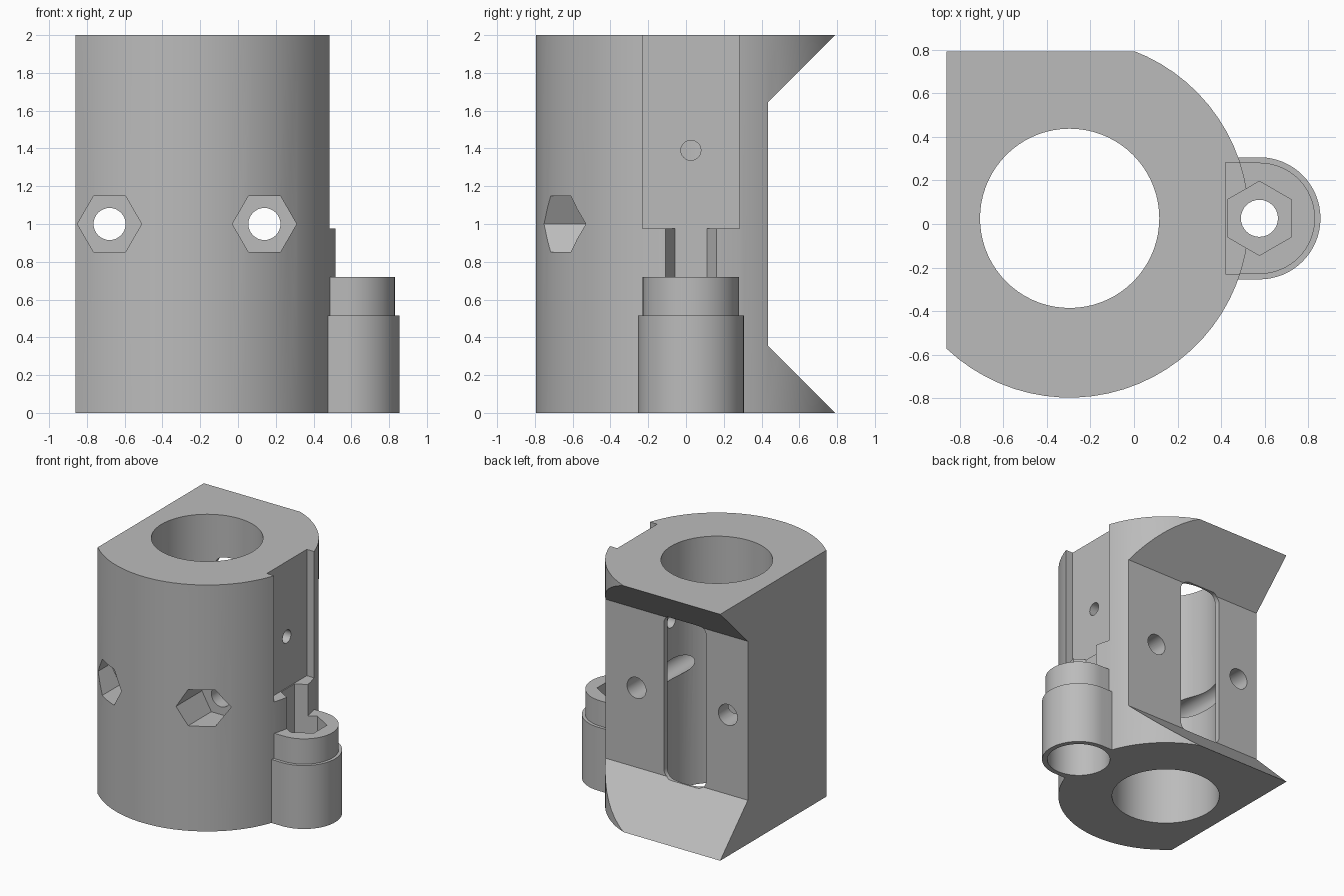
import bpy, bmesh, math
from mathutils import Matrix, Vector

old = bpy.data.objects.get("Cube")
if old:
    bpy.data.objects.remove(old, do_unlink=True)

grey = bpy.data.materials.new("light_grey")
grey.use_nodes = True
colour = (0.5, 0.5, 0.5, 1)
grey.diffuse_color = colour
grey.node_tree.nodes["Principled BSDF"].inputs["Base Color"].default_value = colour

CX, CY, R = -0.295, 0.026, 0.822   # main cylinder
LX = 0.575                         # lug axis
BOLTS = (-0.68, 0.14)              # bolt positions along x
BOLT_R, HEX_R = 0.085, 0.17


def arc(cx, cy, r, a0, a1, n):
    """Points along an arc, angles in degrees."""
    steps = [math.radians(a0 + (a1 - a0) * i / n) for i in range(n + 1)]
    return [(cx + r * math.cos(a), cy + r * math.sin(a)) for a in steps]


def circle(cx, cy, r, n=64, turn=0):
    return arc(cx, cy, r, turn, turn + 360, n)[:-1]


def prism(name, outline, start, end, axis="z"):
    """Extrude an outline along an axis; outline is (x,y), (x,z) or (y,z)."""
    place = {"z": lambda a, b, t: (a, b, t),
             "y": lambda a, b, t: (a, t, b),
             "x": lambda a, b, t: (t, a, b)}[axis]
    bm = bmesh.new()
    face = bm.faces.new([bm.verts.new(place(a, b, start)) for a, b in outline])
    ext = bmesh.ops.extrude_face_region(bm, geom=[face])
    shift = Vector(place(0, 0, end - start))
    verts = [v for v in ext["geom"] if isinstance(v, bmesh.types.BMVert)]
    bmesh.ops.translate(bm, verts=verts, vec=shift)
    bmesh.ops.recalc_face_normals(bm, faces=bm.faces)
    mesh = bpy.data.meshes.new(name)
    bm.to_mesh(mesh)
    bm.free()
    mesh.materials.append(grey)
    obj = bpy.data.objects.new(name, mesh)
    bpy.context.collection.objects.link(obj)
    return obj


def combine(target, tool, operation="DIFFERENCE"):
    """Apply a boolean and drop the tool."""
    mod = target.modifiers.new("shape", "BOOLEAN")
    mod.operation, mod.object, mod.solver = operation, tool, "EXACT"
    bpy.context.view_layer.objects.active = target
    bpy.ops.object.modifier_apply(modifier=mod.name)
    bpy.data.objects.remove(tool, do_unlink=True)


def box(a0, a1, b0, b1):
    return [(a0, b0), (a1, b0), (a1, b1), (a0, b1)]


def lug_outline(x0, r):
    """U shape: straight sides closed by a half circle."""
    return [(x0, CY - r)] + arc(LX, CY, r, -90, 90, 32) + [(x0, CY + r)]


# Main body: cylinder squared off at the back left corner
LEFT, BACK = -0.86, 0.797
a_start = math.degrees(math.acos((LEFT - CX) / R)) - 360
a_end = math.degrees(math.asin((BACK - CY) / R))
body = prism("clamp_body", [(LEFT, BACK)] + arc(CX, CY, R, -360 - a_start, a_end, 40), 0, 2)

# Vertical groove on the right, above the lug
combine(body, prism("groove", box(0.42, 1, -0.23, 0.282), 0.975, 2.1))

# Lug in two steps
combine(body, prism("lug_base", lug_outline(0.35, 0.28), 0, 0.515), "UNION")
combine(body, prism("lug_top", lug_outline(0.35, 0.255), 0.4, 0.72), "UNION")

# Back recess with sloped ends
recess = [(0.435, 0.355), (0.435, 1.645), (0.89, 2.1), (0.89, -0.1)]
combine(body, prism("back_recess", recess, -1, 1, "x"))

# Main bore and rounded window from the recess into it
combine(body, prism("bore", circle(CX, CY, 0.411, 72), -0.1, 2.1))
W, Z0, Z1, F = 0.19, 0.34, 1.66, 0.07
window = []
for x, z, a in ((CX + W - F, Z0 + F, -90), (CX + W - F, Z1 - F, 0),
                (CX - W + F, Z1 - F, 90), (CX - W + F, Z0 + F, 180)):
    window += arc(x, z, F, a, a + 90, 6)
combine(body, prism("window", window, 0.2, 0.7, "y"))

# Bolt holes with hexagonal pockets at the front
for x in BOLTS:
    combine(body, prism("bolt_hole", circle(x, 1, BOLT_R, 32), -1, 1, "y"))
    combine(body, prism("nut_pocket", circle(x, 1, HEX_R, 6), -1, -0.42, "y"))

# Lug: hexagonal pocket, screw hole and socket underneath
combine(body, prism("lug_nut_pocket", circle(LX, CY, HEX_R, 6, 30), 0.58, 0.975))
combine(body, prism("lug_hole", circle(LX, CY, BOLT_R, 32), 0.3, 0.7))
combine(body, prism("lug_socket", circle(LX, CY, 0.24, 48), -0.1, 0.5))

# Small hole through the groove floor
combine(body, prism("groove_hole", circle(CY, 1.39, 0.053, 24), -0.2, 0.7, "x"))

bpy.ops.object.select_all(action="DESELECT")
body.select_set(True)
bpy.context.view_layer.objects.active = body
bpy.ops.object.shade_smooth_by_angle(angle=math.radians(25))
